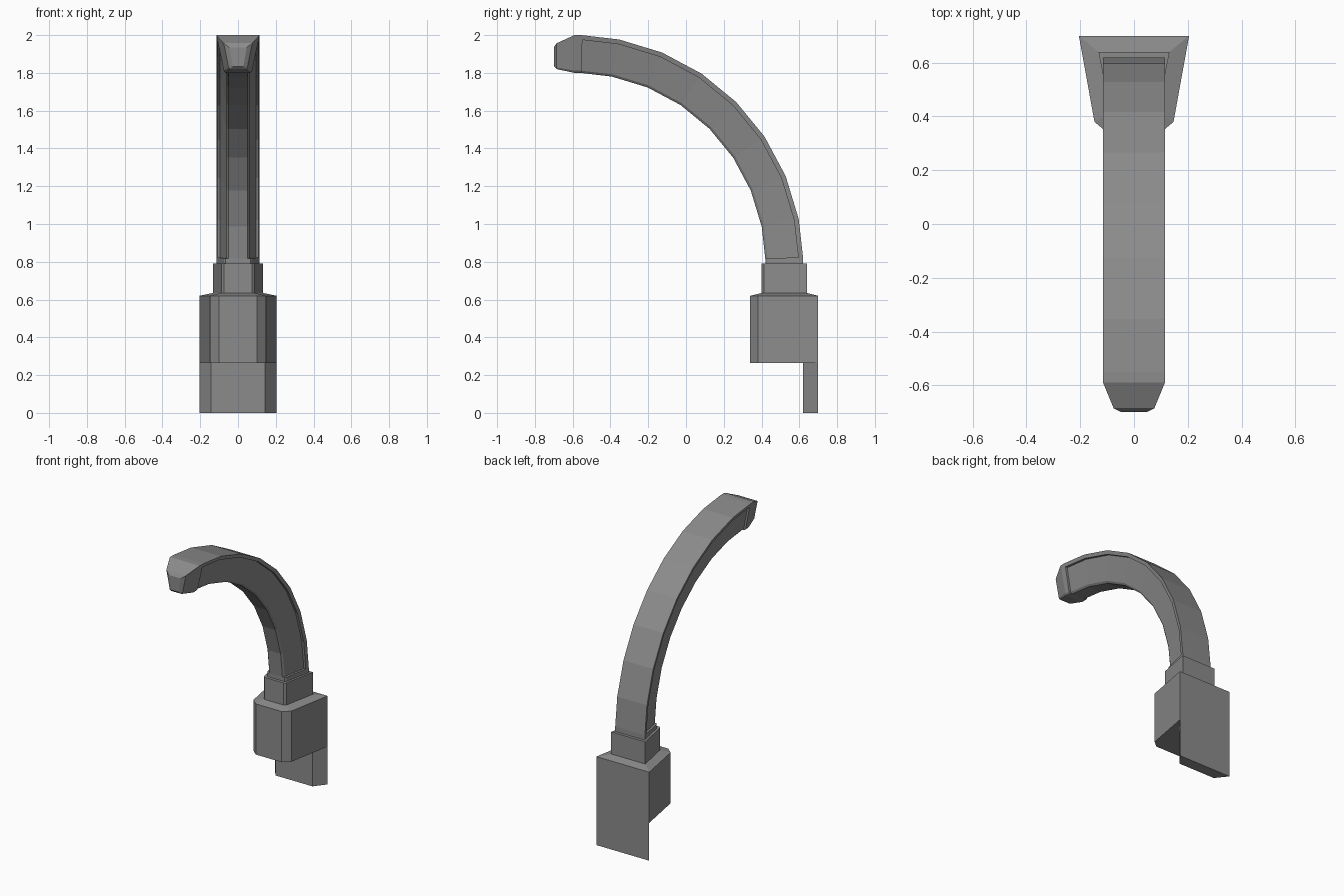
import bpy
import bmesh
from math import sin, cos, radians

cube = bpy.data.objects.get("Cube")
if cube:
    bpy.data.objects.remove(cube)

grey = bpy.data.materials.new("mid_grey")
grey.use_nodes = True
colour = (0.26, 0.26, 0.26, 1)
grey.diffuse_color = colour
grey.node_tree.nodes["Principled BSDF"].inputs["Base Color"].default_value = colour


def loft(name, rings):
    """Skin a list of equal-length rings and cap both ends."""
    bm = bmesh.new()
    loops = [[bm.verts.new(p) for p in ring] for ring in rings]
    n = len(loops[0])
    for a, b in zip(loops, loops[1:]):
        for i in range(n):
            j = (i + 1) % n
            bm.faces.new((a[i], a[j], b[j], b[i]))
    bm.faces.new(loops[0])
    bm.faces.new(loops[-1])
    bmesh.ops.remove_doubles(bm, verts=bm.verts, dist=0.0005)
    bmesh.ops.recalc_face_normals(bm, faces=bm.faces)
    mesh = bpy.data.meshes.new(name)
    bm.to_mesh(mesh)
    bm.free()
    mesh.materials.append(grey)
    obj = bpy.data.objects.new(name, mesh)
    bpy.context.collection.objects.link(obj)
    return obj


def mirrored(half):
    """Close a (half width, depth) outline across the centre plane."""
    return half + [(-x, d) for x, d in reversed(half)]


def level(plan, z):
    return [(x, y, z) for x, y in plan]


# Wall block, with a shallow sloped shoulder up to the collar
block = mirrored([(0.205, 0.70), (0.147, 0.38), (0.10, 0.34)])
collar = mirrored([(0.132, 0.64), (0.088, 0.412), (0.074, 0.40)])
loft("wall_block", [level(block, 0.265), level(block, 0.62), level(collar, 0.635)])

# Back plate hanging below the block
plate = mirrored([(0.205, 0.70), (0.143, 0.62)])
loft("back_plate", [level(plate, 0), level(plate, 0.265)])

# Collar around the foot of the arm
loft("collar", [level(collar, 0.63), level(collar, 0.79)])

# Arm cross-sections: (half width, depth from the outer curve)
full = mirrored([(0.115, 0), (0.109, 0.025), (0.109, 0.025), (0.075, 0.188), (0.065, 0.2)])
panel = mirrored([(0.115, 0), (0.109, 0.025), (0.094, 0.025), (0.060, 0.188), (0.050, 0.2)])
CY, CZ, R = -0.59, 0.79, 1.21


def on_arc(section, degrees):
    a = radians(degrees)
    return [(x, CY + (R - d) * cos(a), CZ + (R - d) * sin(a)) for x, d in section]


def tip(y, width, top, bottom):
    return [(x * width, y, top - (top - bottom) * d / 0.2) for x, d in full]


# Curved arm with recessed side panels and a tapered nose
rings = [on_arc(full, 0), on_arc(full, 1.6), on_arc(panel, 1.6)]
rings += [on_arc(panel, 90 * i / 8) for i in range(1, 8)]
rings += [on_arc(panel, 88), on_arc(full, 88), on_arc(full, 90)]
rings += [tip(-0.685, 0.66, 1.957, 1.82), tip(-0.70, 0.40, 1.935, 1.835)]
loft("curved_arm", rings)
